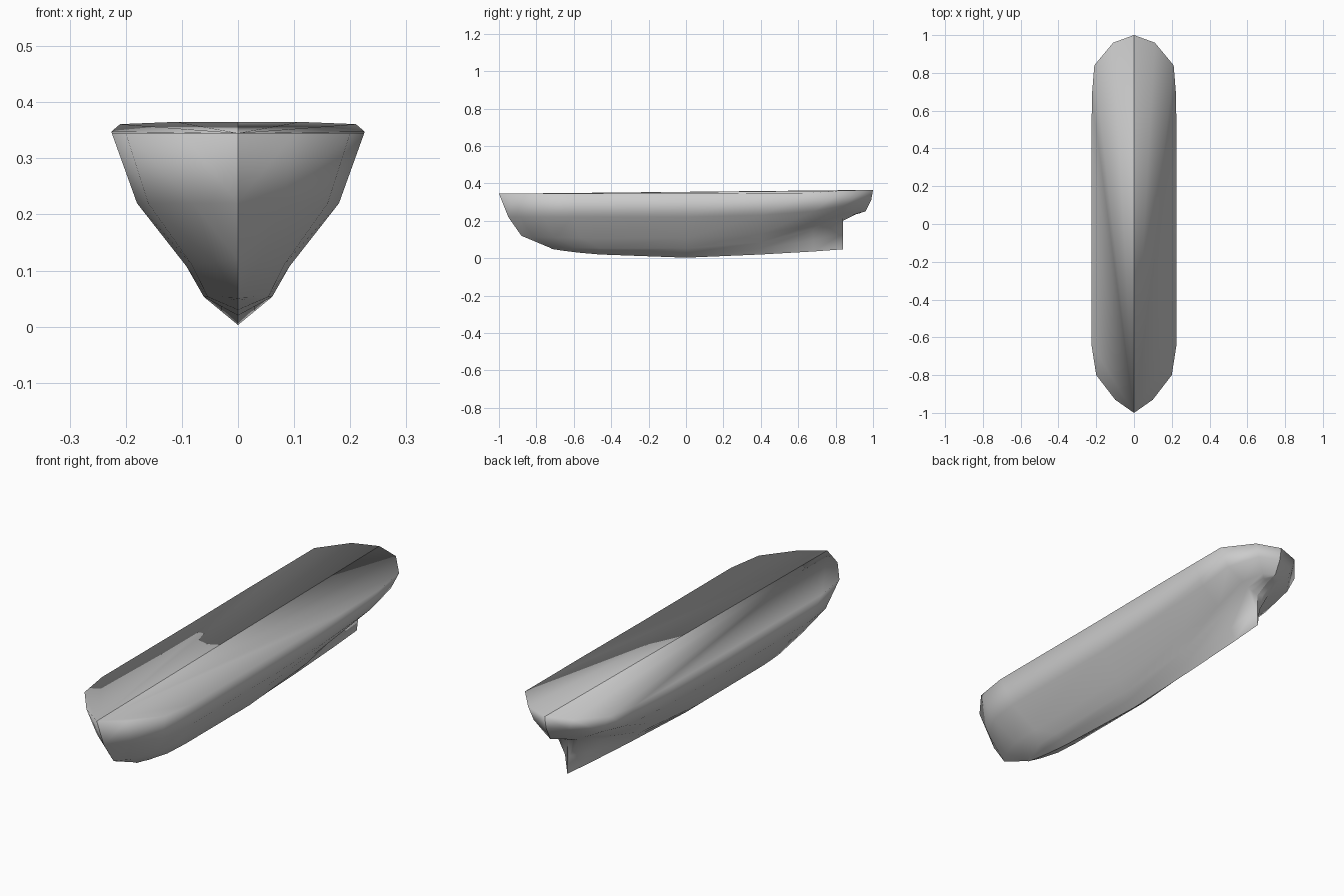
import bpy
import bmesh

cube = bpy.data.objects.get("Cube")
if cube:
    bpy.data.objects.remove(cube, do_unlink=True)

paint = bpy.data.materials.new("hull_grey")
paint.use_nodes = True
grey = (0.6, 0.6, 0.6, 1)
paint.diffuse_color = grey
paint.node_tree.nodes["Principled BSDF"].inputs["Base Color"].default_value = grey

# Section levels run from keel to gunwale
WIDTH = (0, .27, .41, .8, 1)
STEM = (.28, .28, .12, .05, 0)
COUNTER = (.07, .06, .04, .01, 0)

# Stations: gunwale y, half width, skeg pinch, level heights
STATIONS = (
    (-1, 0, 1, (.05, .053, .12, .22, .345)),
    (-.93, .1, 1, (.042, .053, .115, .22, .345)),
    (-.8, .2, 1, (.03, .053, .11, .22, .345)),
    (-.64, .225, 1, (.02, .053, .108, .22, .345)),
    (0, .225, 1, (.003, .053, .108, .22, .345)),
    (.4, .225, .9, (.02, .085, .13, .23, .348)),
    (.68, .223, .6, (.036, .155, .18, .25, .35)),
    (.84, .21, .4, (.048, .215, .235, .28, .361)),
    (.84, .21, 1, (.2, .215, .235, .28, .361)),
    (.96, .11, 1, (.235, .24, .25, .31, .365)),
    (1, 0, 1, (.24, .245, .25, .31, .365)),
)


def section(y, half, pinch, heights):
    """Half cross-section with raked ends and a hollow above the keel."""
    points = []
    for w, stem, counter, z in zip(WIDTH, STEM, COUNTER, heights):
        rake = stem * max(-y, 0) - counter * max(y - .84, 0) / .16
        points.append([w * half, y + rake, z])
    hollow = [(a + b) / 2 for a, b in zip(points[0], points[1])]
    hollow[0] *= pinch
    return points[:1] + [hollow] + points[1:]


# Hull side: loft between neighbouring stations
bm = bmesh.new()
rows = [[bm.verts.new(p) for p in section(*s)] for s in STATIONS]
for a, b in zip(rows, rows[1:]):
    for k in range(len(a) - 1):
        bm.faces.new((a[k], b[k], b[k + 1], a[k + 1]))

# Deck: a fan of long triangles from the bow
rim = [row[-1] for row in rows]
for a, b in zip(rim[1:], rim[2:]):
    bm.faces.new((rim[0], a, b))

bmesh.ops.remove_doubles(bm, verts=bm.verts, dist=.0005)
bmesh.ops.dissolve_degenerate(bm, edges=bm.edges, dist=.0005)
bmesh.ops.recalc_face_normals(bm, faces=bm.faces)
# Outward check on the highest face
deck = max(bm.faces, key=lambda f: f.calc_center_median().z)
if deck.normal.z < 0:
    bmesh.ops.reverse_faces(bm, faces=bm.faces)
for face in bm.faces:
    face.smooth = True

mesh = bpy.data.meshes.new("boat_hull")
bm.to_mesh(mesh)
bm.free()
mesh.materials.append(paint)
hull = bpy.data.objects.new("boat_hull", mesh)
bpy.context.collection.objects.link(hull)

# Separate halves keep the crease along the keel and stem
mirror = hull.modifiers.new("other_side", 'MIRROR')
mirror.use_mirror_merge = False
